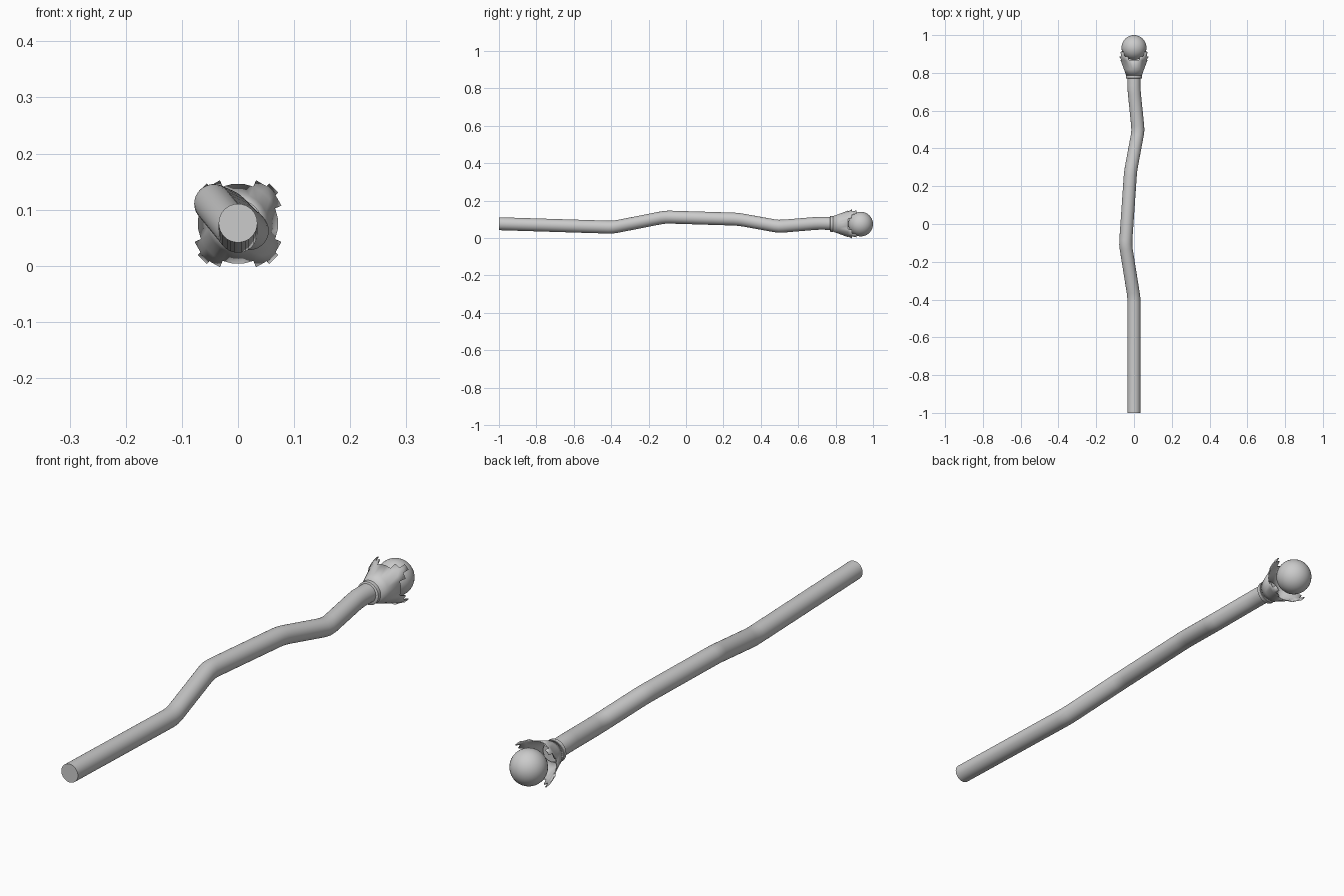
import bpy, bmesh, math
from mathutils import Vector

if "Cube" in bpy.data.objects:
    bpy.data.objects.remove(bpy.data.objects["Cube"])

CZ = 0.075  # height of the staff's main axis


def finish(name, bm, angle=35):
    bmesh.ops.recalc_face_normals(bm, faces=bm.faces)
    me = bpy.data.meshes.new(name)
    bm.to_mesh(me)
    bm.free()
    ob = bpy.data.objects.new(name, me)
    bpy.context.collection.objects.link(ob)
    bpy.ops.object.select_all(action='DESELECT')
    bpy.context.view_layer.objects.active = ob
    ob.select_set(True)
    bpy.ops.object.shade_smooth_by_angle(angle=math.radians(angle))
    return ob


def add_ring(bm, centre, radius, n, offset=0.0):
    cx, cy, cz = centre
    return [bm.verts.new((cx + radius * math.cos(offset + math.tau * i / n), cy,
                          cz + radius * math.sin(offset + math.tau * i / n)))
            for i in range(n)]


def bridge(bm, a, b, cells=None):
    n = len(a)
    for i in (range(n) if cells is None else cells):
        j = (i + 1) % n
        bm.faces.new((a[i], a[j], b[j], b[i]))


def tube(name, sections, n=32):
    """Capped tube through (centre, radius) sections."""
    bm = bmesh.new()
    rings = [add_ring(bm, c, r, n) for c, r in sections]
    for a, b in zip(rings, rings[1:]):
        bridge(bm, a, b)
    bm.faces.new(rings[0])
    bm.faces.new(rings[-1])
    return finish(name, bm)


# Crooked shaft with slightly softened bends
knots = [Vector(p) for p in [
    (0, -1, 0.076), (0, -0.39, 0.057), (-0.045, -0.11, 0.112),
    (-0.018, 0.28, 0.1), (0.022, 0.495, 0.061), (0, 0.71, 0.079), (0, 0.80, CZ + 0.002)]]
path = [knots[0]]
for p, k, q in zip(knots, knots[1:], knots[2:]):
    a = k + (p - k).normalized() * 0.025
    b = k + (q - k).normalized() * 0.025
    path += [a, (a + b + 2 * k) / 4, b]
path.append(knots[-1])
tube("shaft", [(p, 0.0345) for p in path])

# Collar below the crown
tube("collar", [((0, y, CZ), r) for y, r in
                [(0.769, 0.038), (0.772, 0.043), (0.786, 0.043), (0.789, 0.038)]])

# Flared crown with four stepped prongs on the diagonals
N = 24
bm = bmesh.new()
rows = [add_ring(bm, (0, y, CZ), r, N, math.radians(7.5)) for y, r in
        [(0.785, 0.037), (0.82, 0.050), (0.868, 0.068), (0.888, 0.0805), (0.912, 0.087)]]
bridge(bm, rows[0], rows[1])
bridge(bm, rows[1], rows[2])
bridge(bm, rows[2], rows[3], [6 * q + k for q in range(4) for k in (1, 2, 3)])
bridge(bm, rows[3], rows[4], [6 * q + 2 for q in range(4)])
bmesh.ops.delete(bm, geom=[v for v in bm.verts if not v.link_faces], context='VERTS')
crown = finish("crown", bm)
thick = crown.modifiers.new("thickness", 'SOLIDIFY')
thick.thickness = 0.004
thick.offset = -1

# Orb held by the crown
bm = bmesh.new()
bmesh.ops.create_uvsphere(bm, u_segments=32, v_segments=16, radius=0.066)
bmesh.ops.translate(bm, verts=bm.verts, vec=(0, 0.934, CZ - 0.001))
finish("orb", bm)
